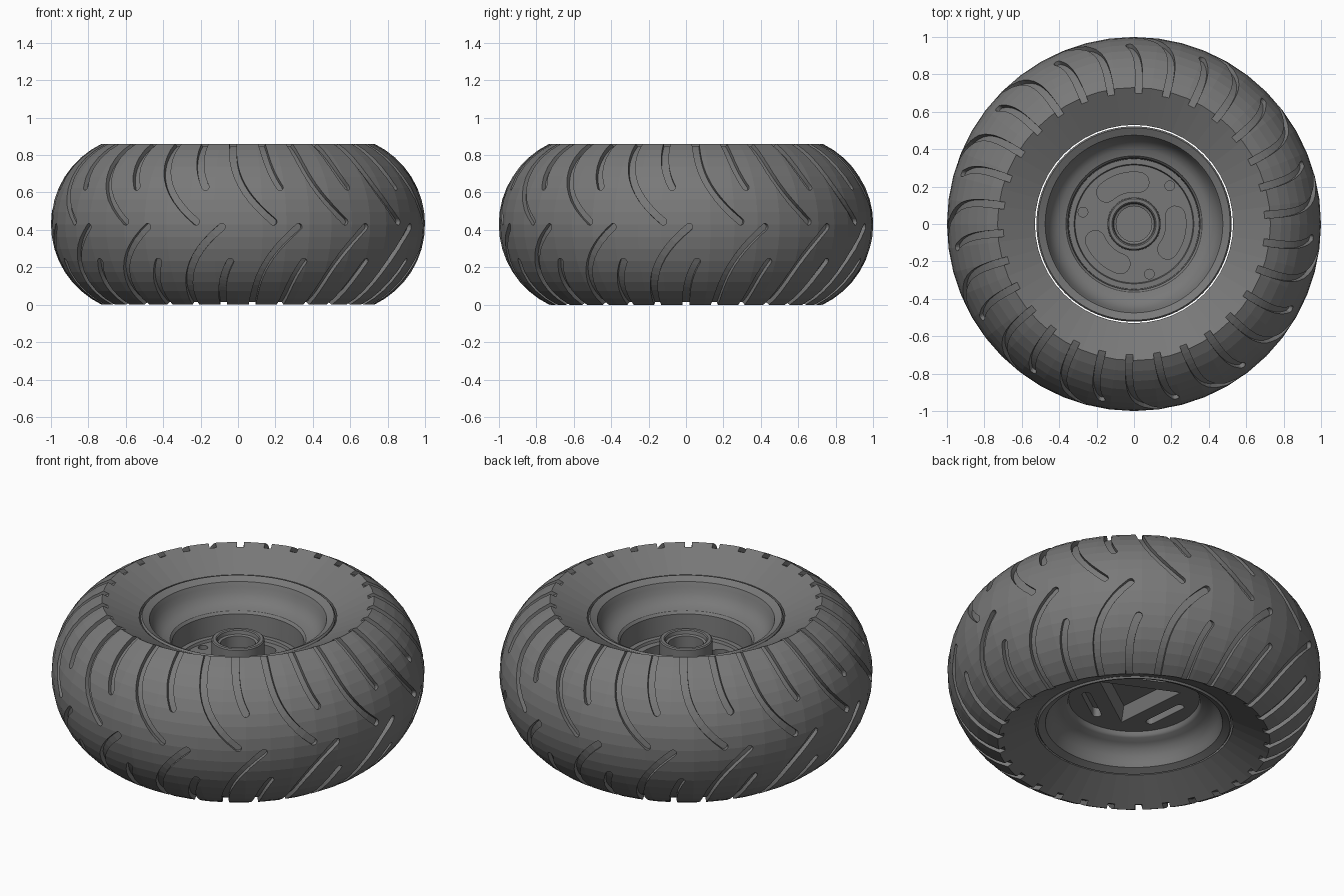
import bpy, bmesh, math
from mathutils import Vector

if "Cube" in bpy.data.objects:
    bpy.data.objects.remove(bpy.data.objects["Cube"])

H = 0.86            # wheel width
MID = H / 2
ARC = 0.477         # tread arc radius
ARC_C = 1 - ARC     # tread arc centre radius

rubber = bpy.data.materials.new("dark_grey")
rubber.diffuse_color = (0.19, 0.19, 0.19, 1)
rubber.use_nodes = True
rubber.node_tree.nodes["Principled BSDF"].inputs["Base Color"].default_value = rubber.diffuse_color


def finish(name, bm):
    bmesh.ops.recalc_face_normals(bm, faces=bm.faces[:])
    me = bpy.data.meshes.new(name)
    bm.to_mesh(me)
    bm.free()
    me.materials.append(rubber)
    ob = bpy.data.objects.new(name, me)
    bpy.context.collection.objects.link(ob)
    return ob


def lathe(name, profile, steps):
    """Spin a closed (radius, height) profile around z."""
    bm = bmesh.new()
    vs = [bm.verts.new((r, 0, z)) for r, z in profile]
    n = len(vs)
    for i in range(n):
        if profile[i][0] > 0 or profile[(i + 1) % n][0] > 0:
            bm.edges.new((vs[i], vs[(i + 1) % n]))
    bmesh.ops.spin(bm, geom=bm.verts[:] + bm.edges[:], cent=(0, 0, 0), axis=(0, 0, 1),
                   angle=math.tau, steps=steps, use_merge=True)
    bmesh.ops.remove_doubles(bm, verts=bm.verts[:], dist=1e-5)
    return finish(name, bm)


def loft(bm, sections):
    """Closed solid through rings of equal length."""
    rings = [[bm.verts.new(p) for p in s] for s in sections]
    n = len(rings[0])
    for a, b in zip(rings, rings[1:]):
        for i in range(n):
            j = (i + 1) % n
            bm.faces.new((a[i], a[j], b[j], b[i]))
    bm.faces.new(rings[0][::-1])
    bm.faces.new(rings[-1])


def prism(bm, outline, z0, z1, scale=1.0):
    loft(bm, [[(x, y, z0) for x, y in outline],
              [(x * scale, y * scale, z1) for x, y in outline]])


def polar(r, deg):
    a = math.radians(deg)
    return (r * math.cos(a), r * math.sin(a))


def circle(cx, cy, r, n=20):
    return [(cx + r * math.cos(math.tau * i / n), cy + r * math.sin(math.tau * i / n))
            for i in range(n)]


def capsule(path, hw):
    """Rounded slot outline around a centre line."""
    pts = [Vector(p) for p in path]
    sides = []
    for i in range(len(pts)):
        t = (pts[min(i + 1, len(pts) - 1)] - pts[max(i - 1, 0)]).normalized()
        sides.append(Vector((-t.y, t.x)))
    out = [p + s * hw for p, s in zip(pts, sides)]
    for end, sign in ((-1, 1), (0, -1)):
        s = sides[end] * sign
        f = Vector((s.y, -s.x))
        out += [pts[end] + (s * math.cos(a) + f * math.sin(a)) * hw
                for a in (math.pi * k / 8 for k in range(1, 8))]
        if end == -1:
            out += [p - s2 * hw for p, s2 in zip(pts[::-1], sides[::-1])]
    return [tuple(p) for p in out]


def cut(target, cutter):
    mod = target.modifiers.new("cut", 'BOOLEAN')
    mod.operation = 'DIFFERENCE'
    mod.solver = 'EXACT'
    mod.object = cutter
    bpy.ops.object.select_all(action='DESELECT')
    bpy.context.view_layer.objects.active = target
    target.select_set(True)
    bpy.ops.object.modifier_apply(modifier=mod.name)
    bpy.data.objects.remove(cutter, do_unlink=True)


def groove(bm, start, phi_end, flip, hw=0.019, depth=0.026):
    """Curved tread groove from the shoulder towards the centre line."""
    phi0, n = math.asin(0.45 / ARC), 14
    P, N = [], []
    for i in range(n + 1):
        phi = phi0 + (phi_end - phi0) * i / n
        dz = ARC * math.sin(phi)
        th = math.radians(start + 14 * (max(0, MID - dz) / MID) ** 2.2)
        d = Vector((math.sin(th), -math.cos(th), 0))
        s = -1 if flip else 1
        P.append(d * (ARC_C + ARC * math.cos(phi)) + Vector((0, 0, MID + s * dz)))
        N.append(d * math.cos(phi) + Vector((0, 0, s * math.sin(phi))))
    T = [(P[min(i + 1, n)] - P[max(i - 1, 0)]).normalized() for i in range(n + 1)]
    rows = [(p, nn, t, hw) for p, nn, t in zip(P, N, T)]
    for a in (0.5, 1.0, 1.4):                       # rounded inner end
        rows.append((P[-1] + T[-1] * hw * math.sin(a), N[-1], T[-1], hw * math.cos(a)))
    sections = []
    for p, nn, t, w in rows:
        side = nn.cross(t).normalized() * w
        sections.append([p + side + nn * 0.05, p - side + nn * 0.05,
                         p - side - nn * depth, p + side - nn * depth])
    loft(bm, sections)


# Tyre: rounded tread, sloping sidewalls, straight bore
edge = math.asin(MID / ARC)
tread = [(ARC_C + ARC * math.cos(edge * k / 8), MID + ARC * math.sin(edge * k / 8))
         for k in range(-8, 9)]
tyre = lathe("tyre", [(0.53, 0.10)] + tread + [(0.53, 0.76)], 48)

# Tread grooves: alternating long and short on both shoulders
bm = bmesh.new()
short_end = math.asin(0.2 / ARC)
for k in range(15):
    for flip, first in ((False, -2), (True, 6)):
        groove(bm, first + 24 * k, 0.03, flip)
        groove(bm, first + 12 + 24 * k, short_end, flip)
cut(tyre, finish("groove_cutter", bm))

# Rim: hub, recessed disc, stepped bowl and lips
rim = lathe("rim", [
    (0, 0.50), (0.095, 0.50), (0.095, 0.60), (0.108, 0.605), (0.112, 0.625), (0.118, 0.63),
    (0.135, 0.63), (0.141, 0.624), (0.143, 0.48), (0.315, 0.48), (0.32, 0.495), (0.348, 0.495),
    (0.353, 0.61), (0.365, 0.625), (0.40, 0.635), (0.43, 0.655), (0.455, 0.69), (0.465, 0.72),
    (0.475, 0.745), (0.495, 0.755), (0.514, 0.765), (0.522, 0.755),
    (0.522, 0.105), (0.514, 0.095), (0.495, 0.105), (0.475, 0.115), (0.465, 0.14), (0.455, 0.17),
    (0.43, 0.205), (0.40, 0.225), (0.365, 0.235), (0.355, 0.245), (0.35, 0.265), (0, 0.265)], 96)

# Disc pockets: curved slots and bolt holes above, triangle and straight slots below
bm = bmesh.new()
for k in range(3):
    a = 120 * k
    prism(bm, capsule([polar(0.225, a - 13 + s) for s in range(-24, 25, 6)], 0.053), 0.42, 0.55)
    prism(bm, circle(*polar(0.28, a + 47), 0.026), 0.40, 0.55)
    c, d = Vector(polar(0.235, a - 55)), Vector(polar(0.11, a + 35))
    prism(bm, capsule([c - d, c + d], 0.024), 0.20, 0.32)
triangle = [polar(0.30, 5 + 120 * k) for k in range(3)]
prism(bm, triangle, 0.20, 0.34, 0.7)
cut(rim, finish("pocket_cutter", bm))
bpy.ops.object.shade_smooth_by_angle(angle=math.radians(35))
